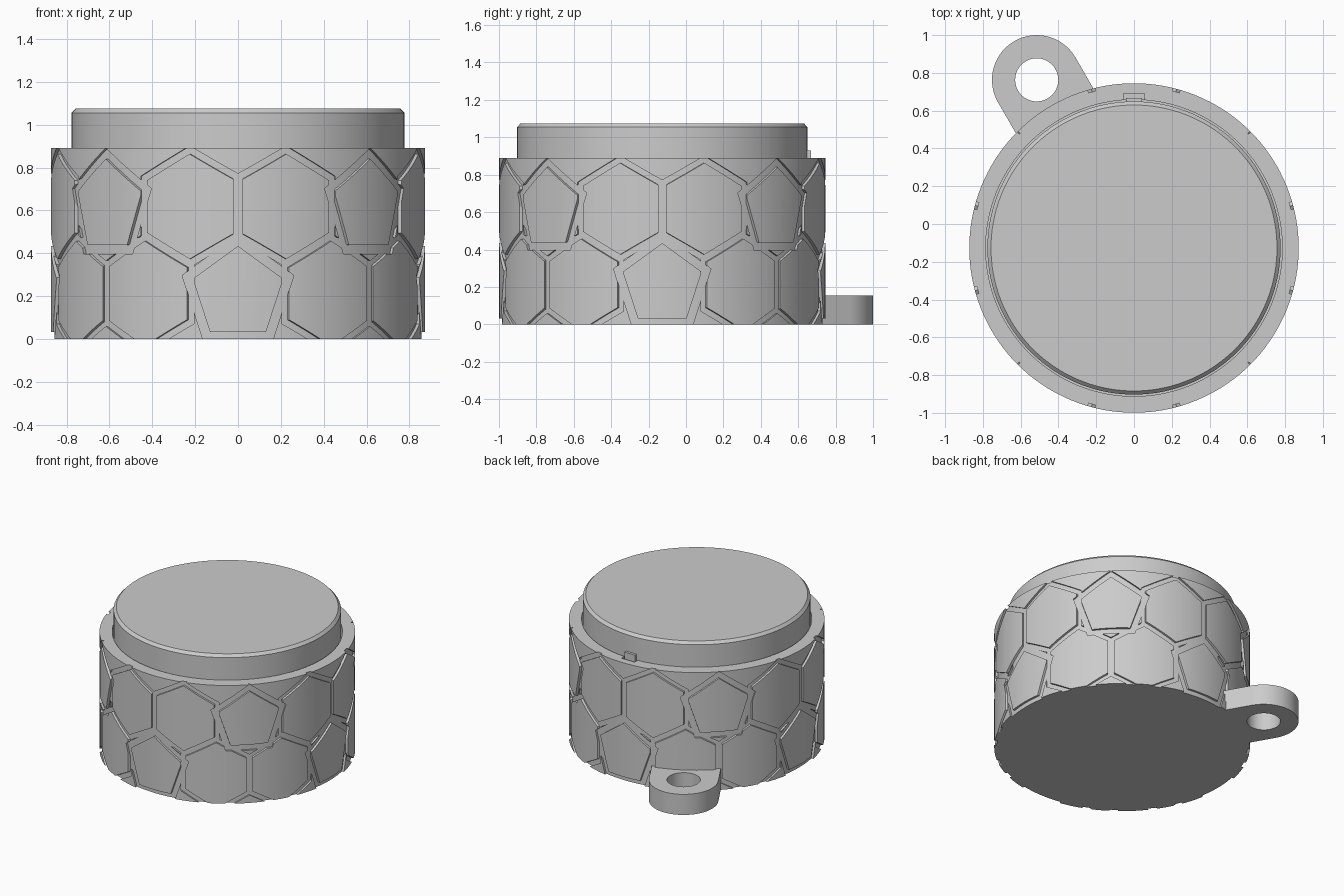
import bpy, bmesh
from math import sin, cos, pi, radians
from mathutils import Vector, Matrix

cube = bpy.data.objects.get("Cube")
if cube:
    bpy.data.objects.remove(cube, do_unlink=True)

SEGMENTS = 144
CENTRE_Y = -0.127
BODY_R, FLOOR_R, SOCKET_R, LID_R = 0.872, 0.856, 0.785, 0.776
RIM_Z, SOCKET_Z, LID_Z = 0.89, 0.79, 1.075

grey = bpy.data.materials.new("light grey")
grey.use_nodes = True
grey.diffuse_color = (0.6, 0.6, 0.6, 1)
grey.node_tree.nodes["Principled BSDF"].inputs["Base Color"].default_value = (0.6, 0.6, 0.6, 1)


def make(name, bm):
    bmesh.ops.recalc_face_normals(bm, faces=bm.faces)
    mesh = bpy.data.meshes.new(name)
    bm.to_mesh(mesh)
    bm.free()
    mesh.materials.append(grey)
    obj = bpy.data.objects.new(name, mesh)
    bpy.context.collection.objects.link(obj)
    return obj


def bridge(bm, a, b):
    for i in range(len(a)):
        j = (i + 1) % len(a)
        bm.faces.new((a[i], a[j], b[j], b[i]))


def lathe(name, profile, closed=False):
    """Turn a (radius, z) profile around the body axis."""
    bm = bmesh.new()
    rings = [[bm.verts.new((r * sin(2 * pi * i / SEGMENTS),
                            CENTRE_Y + r * cos(2 * pi * i / SEGMENTS), z))
              for i in range(SEGMENTS)] for r, z in profile]
    for a, b in zip(rings, rings[1:]):
        bridge(bm, a, b)
    if closed:
        bridge(bm, rings[-1], rings[0])
    else:
        bm.faces.new(rings[0])
        bm.faces.new(rings[-1])
    return make(name, bm)


def box(name, x, y0, y1, z0, z1):
    bm = bmesh.new()
    size = Matrix.Diagonal((2 * x, y1 - y0, z1 - z0, 1))
    place = Matrix.Translation((0, (y0 + y1) / 2, (z0 + z1) / 2))
    bmesh.ops.create_cube(bm, size=1, matrix=place @ size)
    return make(name, bm)


def select(obj):
    bpy.ops.object.select_all(action='DESELECT')
    obj.select_set(True)
    bpy.context.view_layer.objects.active = obj


def cut(obj, cutter):
    mod = obj.modifiers.new("cut", 'BOOLEAN')
    mod.operation, mod.solver, mod.object = 'DIFFERENCE', 'EXACT', cutter
    mod.use_self = True
    select(obj)
    bpy.ops.object.modifier_apply(modifier=mod.name)
    bpy.data.objects.remove(cutter, do_unlink=True)


def groove(bm, sides, angle, z, radius, width):
    """Add a polygonal frame that cuts through the shell at one panel."""
    normal = Vector((sin(angle), -cos(angle), 0))
    across = Vector((cos(angle), sin(angle), 0))
    centre = Vector((0, CENTRE_Y, z))

    def loop(r, depth):
        return [bm.verts.new(centre + normal * depth
                             + across * r * sin(2 * pi * i / sides)
                             + Vector((0, 0, r * cos(2 * pi * i / sides))))
                for i in range(sides)]

    outer_r = radius + width / cos(pi / sides)
    loops = [loop(radius, 0.7), loop(outer_r, 0.7), loop(outer_r, 1), loop(radius, 1)]
    for k in range(4):
        bridge(bm, loops[k], loops[(k + 1) % 4])


# Core with a socket for the lid and a key slot at the back
core = lathe("body_core", [(FLOOR_R, 0), (FLOOR_R, RIM_Z), (SOCKET_R, RIM_Z), (SOCKET_R, SOCKET_Z)])
cut(core, box("slot_cutter", 0.055, 0.6, 0.69, SOCKET_Z + 0.02, RIM_Z + 0.1))

# Raised panels: a thin shell cut by hexagon and pentagon frames
panels = lathe("body_panels", [(FLOOR_R, 0), (BODY_R, 0), (BODY_R, RIM_Z), (FLOOR_R, RIM_Z)], True)
bm = bmesh.new()
for step in range(12):
    for row_z, shift, five in ((0.212, 0, 0), (0.618, 15, 1)):
        angle = radians(30 * step + shift)
        if step % 3 == five:
            groove(bm, 5, angle, row_z, 0.222, 0.042)
        else:
            groove(bm, 6, angle, row_z, 0.245, 0.033)
cut(panels, make("groove_cutter", bm))

# Lid with a chamfered top edge and its key
lid = lathe("lid", [(LID_R, SOCKET_Z), (LID_R, LID_Z - 0.02), (LID_R - 0.019, LID_Z)])
box("lid_key", 0.043, 0.6, 0.668, SOCKET_Z + 0.03, 0.93)

# Keyring lug: rounded tab reaching back into the body, with a round hole
LUG = Vector((-0.515, 0.763, 0))
inward = Vector((0.5, -0.866, 0))
side = Vector((0.866, 0.5, 0))
LUG_R, HOLE_R, LUG_H, STEPS = 0.237, 0.114, 0.155, 64


def lug_loop(bm, radius, z, tab):
    verts = []
    for i in range(STEPS):
        a = 2 * pi * (i + 0.5) / STEPS
        s, t = radius * cos(a), radius * sin(a)
        if tab and t > 0:
            # inner half becomes straight sides and a flat hidden end
            s = radius * max(-1, min(1, 2 * cos(a)))
            t = 0.27 * min(1, 2 * (1 - abs(cos(a))))
        verts.append(bm.verts.new(LUG + side * s + inward * t + Vector((0, 0, z))))
    return verts


bm = bmesh.new()
loops = [lug_loop(bm, LUG_R, 0, True), lug_loop(bm, LUG_R, LUG_H, True),
         lug_loop(bm, HOLE_R, LUG_H, False), lug_loop(bm, HOLE_R, 0, False)]
for k in range(4):
    bridge(bm, loops[k], loops[(k + 1) % 4])
lug = make("keyring_lug", bm)

for obj in (core, panels, lid, lug):
    select(obj)
    bpy.ops.object.shade_smooth_by_angle(angle=radians(25))
